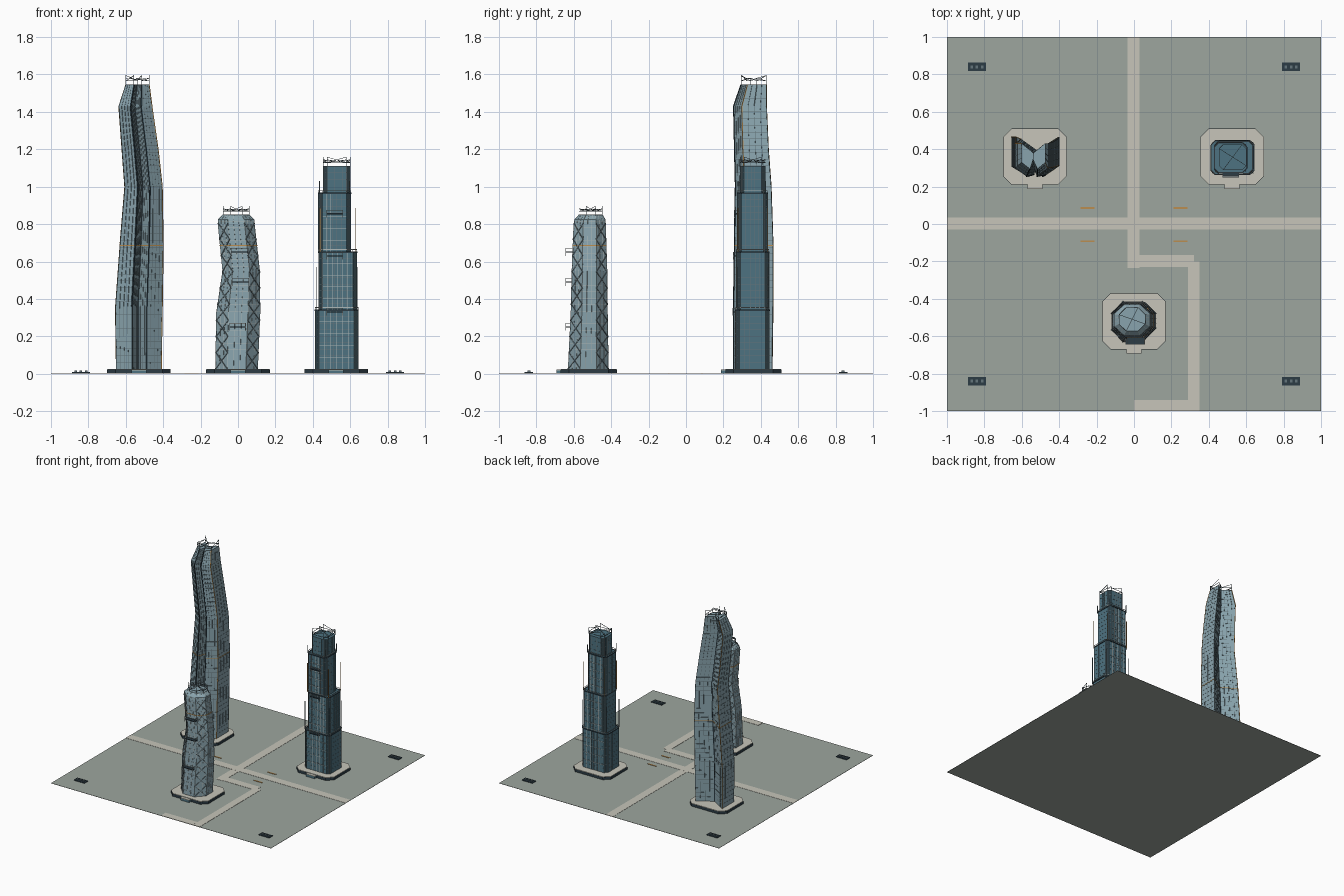
import bpy, math
from mathutils import Vector

if "Cube" in bpy.data.objects:
    bpy.data.objects.remove(bpy.data.objects["Cube"])

def mat(name, r, g, b):
    m = bpy.data.materials.new(name)
    m.diffuse_color = (r, g, b, 1)
    m.use_nodes = True
    m.node_tree.nodes["Principled BSDF"].inputs["Base Color"].default_value = m.diffuse_color
    return m

GROUND = mat("lawn_grey", .34, .38, .345)
PAVE = mat("paving", .57, .56, .49)
GLASS = mat("pale_glass", .25, .37, .42)
BLUE = mat("blue_glass", .075, .17, .22)
STEEL = mat("steel", .13, .18, .20)
LIGHT = mat("light_trim", .42, .48, .48)
DARK = mat("dark_base", .025, .045, .06)
ORANGE = mat("bronze", .5, .27, .08)

def mesh(name, verts, faces, m):
    me = bpy.data.meshes.new(name)
    me.from_pydata([tuple(v) for v in verts], [], faces)
    me.materials.append(m)
    ob = bpy.data.objects.new(name, me)
    bpy.context.collection.objects.link(ob)
    return ob

def loft(name, rings, m):
    n, v, f = len(rings[0]), [p for r in rings for p in r], []
    for k in range(len(rings) - 1):
        for i in range(n):
            a, b = k * n + i, k * n + (i + 1) % n
            f.append((a, b, b + n, a + n))
    f.append(tuple(range(n - 1, -1, -1)))
    f.append(tuple(range(len(v) - n, len(v))))
    return mesh(name, v, f, m)

def prism(name, pts, z0, z1, m):
    return loft(name, [[Vector((x, y, z)) for x, y in pts] for z in (z0, z1)], m)

def box(name, x0, x1, y0, y1, z0, z1, m):
    return prism(name, [(x0, y0), (x1, y0), (x1, y1), (x0, y1)], z0, z1, m)

def octagon(x0, x1, y0, y1, c):
    return [(x0 + c, y0), (x1 - c, y0), (x1, y0 + c), (x1, y1 - c),
            (x1 - c, y1), (x0 + c, y1), (x0, y1 - c), (x0, y0 + c)]

def bars(name, segs, t, m):
    """Square rods joining pairs of points, gathered in one object."""
    v, f = [], []
    for p, q in segs:
        p, q = Vector(p), Vector(q)
        rot = (q - p).to_track_quat('Z', 'Y')
        o = len(v)
        for end in (p, q):
            for sx, sy in ((-1, -1), (1, -1), (1, 1), (-1, 1)):
                v.append(end + rot @ Vector((sx * t / 2, sy * t / 2, 0)))
        f += [(o + i, o + (i + 1) % 4, o + 4 + (i + 1) % 4, o + 4 + i) for i in range(4)]
        f += [(o + 3, o + 2, o + 1, o), (o + 4, o + 5, o + 6, o + 7)]
    return mesh(name, v, f, m)

def ring_at(plan, keys, z):
    """Cross-section at height z; keys hold (z, x0, x1, y0, y1)."""
    for a, b in zip(keys, keys[1:]):
        if z <= b[0] + 1e-6:
            break
    t = (z - a[0]) / (b[0] - a[0])
    x0, x1, y0, y1 = [p + (q - p) * t for p, q in zip(a[1:], b[1:])]
    return [Vector((x0 + (x1 - x0) * (u + 1) / 2, y0 + (y1 - y0) * (w + 1) / 2, z)) for u, w in plan]

def loop(r):
    return list(zip(r, r[1:] + r[:1]))

def facade(name, plan, keys, floors, cols, glass, trim, t=.0025):
    rings = [ring_at(plan, keys, k[0]) for k in keys]
    loft(name + "_glass", rings, glass)
    z0, z1 = keys[0][0], keys[-1][0]
    segs = []
    for k in range(1, floors + 1):
        segs += loop(ring_at(plan, keys, z0 + (z1 - z0) * k / floors))
    bars(name + "_floor_bands", segs, t, trim)
    segs = []
    for lo, hi in zip(rings, rings[1:]):
        for (a, b), (c, d) in zip(loop(lo), loop(hi)):
            segs += [(a.lerp(b, i / cols), c.lerp(d, i / cols)) for i in range(cols)]
    bars(name + "_mullions", segs, t, trim)

def crown(name, r, h):
    """Open roof frame: posts, a tilted rail and crossing struts."""
    up = [p + Vector((0, 0, h * (1 if i % 2 else .7))) for i, p in enumerate(r)]
    segs = list(zip(r, up))
    low = [p + Vector((0, 0, h * .4)) for p in r]
    segs += loop(low)
    n = len(r)
    segs += [(low[i], up[(i + 1) % n]) for i in range(n)]
    segs += [(up[i], low[(i + n // 2) % n]) for i in range(0, n, 2)]
    bars(name, segs, .0025, STEEL)

def balcony(name, x0, x1, y0, y1, z):
    box(name + "_slab", x0, x1, y0, y1, z - .003, z + .003, DARK)
    c = [(x0, y1), (x0, y0), (x1, y0), (x1, y1)]
    segs = [((*p, z + .02), (*q, z + .02)) for p, q in zip(c, c[1:])]
    segs += [((*p, z), (*p, z + .02)) for p in c]
    segs += [((x0, y0, z), (x0, y0, z - .02)), ((x1, y0, z), (x1, y0, z - .02))]
    bars(name + "_rail", segs, .003, LIGHT)

# Ground and paths
box("ground", -1, 1, -1, 1, 0, .002, GROUND)
for i, (x0, x1, y0, y1) in enumerate([(-.035, .03, -.235, 1), (-1, 1, -.03, .035),
        (.0301, .32, -.23, -.165), (.29, .35, -1, -.2), (0, .29, -1, -.94)]):
    box(f"path_{i}", x0, x1, y0, y1, .001, .0036 + i * .0001, PAVE)

# Bronze ground strips and corner planters
for sx in (-1, 1):
    for y in (.085, -.092):
        box("ground_strip", sx * .248 - .037, sx * .248 + .037, y - .005, y + .005, .001, .005, ORANGE)
    for sy in (-1, 1):
        cx, cy = sx * .84, sy * .84
        box("planter", cx - .048, cx + .048, cy - .023, cy + .023, .001, .008, DARK)
        for d in (-.028, 0, .028):
            box("planter_block", cx + d - .007, cx + d + .007, cy - .008, cy + .008, .008, .016, STEEL)

# Podiums with entry steps
for n, cx, cy in (("tall", -.53, .36), ("short", 0, -.52), ("stepped", .525, .36)):
    x0, x1, y0, y1 = cx - .17, cx + .17, cy - .15, cy + .15
    prism(n + "_podium", octagon(x0, x1, y0, y1, .045), .001, .022, DARK)
    prism(n + "_podium_deck", octagon(x0 + .001, x1 - .001, y0 + .001, y1 - .001, .045), .022, .026, PAVE)
    box(n + "_entry_step", cx - .04, cx + .04, y0 - .022, y0 + .01, .001, .018, BLUE)
    box(n + "_entry_top", cx - .04, cx + .04, y0 - .022, y0 + .01, .018, .0225, PAVE)

# Tall notched tower
planA = [(-1, -.5), (-.3, -1), (-.03, -.25), (.35, -1), (1, -.5), (1, 1), (0, .25), (-1, 1)]
keysA = [(.026, -.65, -.41, .255, .46), (.36, -.655, -.405, .255, .465), (.7, -.63, -.4, .26, .465),
         (1.0, -.605, -.405, .265, .455), (1.2, -.62, -.427, .26, .44),
         (1.43, -.637, -.46, .255, .43), (1.545, -.6, -.475, .295, .43)]
facade("tall_tower", planA, keysA, 42, 4, GLASS, STEEL, .002)
crown("tall_crown", ring_at(planA, keysA, 1.545), .05)
ringsA = [ring_at(planA, keysA, k[0]) for k in keysA]
bars("tall_corner_strips", [(a[i], b[i]) for a, b in zip(ringsA, ringsA[1:]) for i in (4, 7)], .004, ORANGE)
bars("tall_notch_ribs", [(a[i], b[i]) for a, b in zip(ringsA, ringsA[1:]) for i in (1, 2, 3, 6)], .006, DARK)

# Short faceted tower with diagonal lattice on its corner faces
planB = [(-.45, -1), (.45, -1), (1, -.4), (1, .4), (.45, 1), (-.45, 1), (-1, .4), (-1, -.4)]
keysB = [(.026, -.12, .105, -.63, -.415), (.33, -.115, .118, -.615, -.42), (.55, -.082, .116, -.61, -.422),
         (.8, -.107, .088, -.6, -.43), (.825, -.107, .086, -.595, -.432), (.85, -.08, .06, -.572, -.447)]
facade("short_tower", planB, keysB, 24, 3, GLASS, LIGHT, .002)
crown("short_crown", ring_at(planB, keysB, .85), .045)
segs = []
for k in range(9):
    lo, hi = [ring_at(planB, keysB, .026 + .0866 * j) for j in (k, k + 1)]
    for i in (1, 3, 5, 7):
        j = (i + 1) % 8
        segs += [(lo[i], hi[j]), (lo[j], hi[i])]
bars("short_lattice", segs, .006, STEEL)
bars("short_bronze_band", loop(ring_at(planB, keysB, .685)), .005, ORANGE)
bars("tall_bronze_band", loop(ring_at(planA, keysA, .685)), .004, ORANGE)
for z, x0, x1 in ((.25, -.045, .04), (.49, -.03, .058), (.65, -.035, .055)):
    balcony("short_balcony", x0, x1, -.642, -.602, z)

# Stepped tower: four chamfered tiers with terrace rims
tiers = [(.026, .34, .412, .642, .265, .445), (.34, .65, .432, .635, .27, .443),
         (.65, .965, .43, .602, .275, .435), (.965, 1.11, .455, .6, .29, .425)]
for i, (z0, z1, x0, x1, y0, y1) in enumerate(tiers):
    c = .022
    plan = [(2 * (x - x0) / (x1 - x0) - 1, 2 * (y - y0) / (y1 - y0) - 1) for x, y in octagon(x0, x1, y0, y1, c)]
    keys = [(z0, x0, x1, y0, y1), (z1, x0, x1, y0, y1)]
    facade(f"stepped_tier_{i}", plan, keys, round((z1 - z0) / .035), 5, BLUE, STEEL, .002)
    top = ring_at(plan, keys, z1)
    if i == 3:
        crown("stepped_crown", top, .048)
        break
    bars(f"terrace_rim_{i}", loop(top), .007, DARK)
    rail = [p + Vector((0, 0, .014)) for p in top]
    bars(f"terrace_rail_{i}", loop(rail) + list(zip(top, rail)), .003, LIGHT)
    # Light grid over the front and back, bronze corner posts
    grid = []
    for y in (y0 - .001, y1 + .001):
        for k in range(1, 6):
            x = x0 + c + (x1 - x0 - 2 * c) * k / 6
            grid.append(((x, y, z0), (x, y, z1)))
        for k in range(1, 5):
            z = z0 + (z1 - z0) * k / 5
            grid.append(((x0 + c, y, z), (x1 - c, y, z)))
    bars(f"stepped_light_grid_{i}", grid, .0025, LIGHT)
    n = tiers[i + 1]
    zt = n[1] - .08
    posts = [((x, y, z1), (x, y, zt)) for x in (x0 + .006, x1 - .006) for y in (y0 + .008, y1 - .008)]
    bars(f"stepped_posts_{i}", posts, .004, ORANGE if i == 1 else STEEL)
for z, y in ((.33, .265), (.63, .27), (.855, .275)):
    balcony("stepped_balcony", .475, .56, y - .016, y + .005, z)
